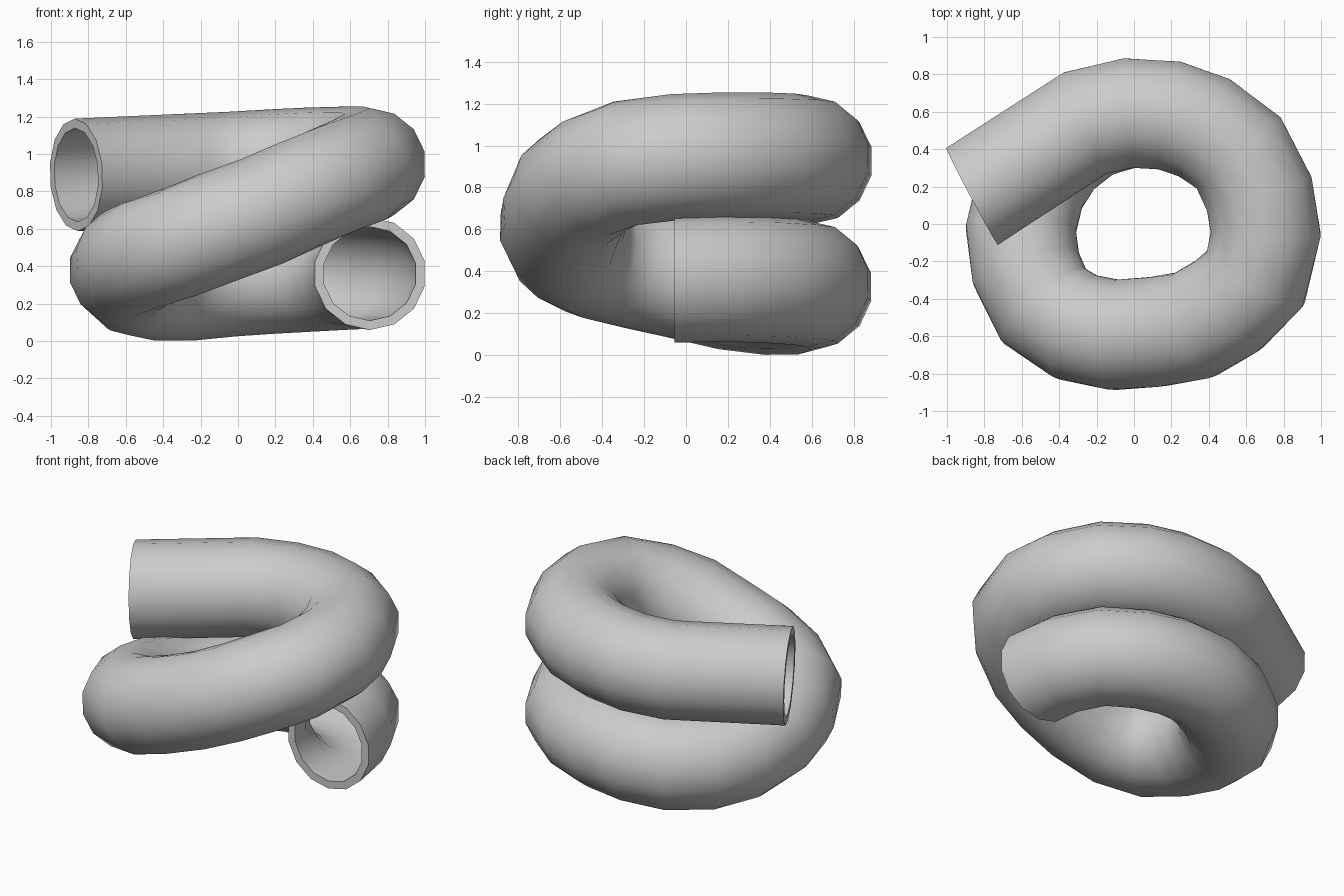
import bpy, bmesh, math
from mathutils import Vector

if "Cube" in bpy.data.objects:
    bpy.data.objects.remove(bpy.data.objects["Cube"])

# Centre line of the coiled tube, from lower front mouth to upper left mouth
PATH = [Vector(p) for p in [
    (.705, -.055, .36), (.67, .16, .365), (.56, .38, .36), (.375, .515, .35),
    (.19, .58, .34), (-.03, .592, .325), (-.25, .525, .303), (-.43, .385, .302),
    (-.55, .20, .325), (-.605, -.03, .38), (-.578, -.236, .425), (-.482, -.437, .47),
    (-.306, -.552, .53), (-.10, -.593, .61), (.12, -.576, .69), (.324, -.54, .78),
    (.50, -.436, .855), (.65, -.29, .915), (.705, -.05, .945), (.67, .16, .952),
    (.56, .38, .952), (.375, .515, .947), (.19, .58, .938), (-.03, .593, .925),
    (-.26, .54, .915), (-.865, .148, .888)]]
SIDES, OUTER, INNER = 14, .301, .251


def tangent(i):
    if i == 0:
        return Vector((0, 1, 0))
    if i == len(PATH) - 1:
        return Vector((-.88, -.47, -.03)).normalized()
    a, b = PATH[i] - PATH[i - 1], PATH[i + 1] - PATH[i]
    return (a.normalized() + b.normalized()).normalized()


def skin(bm, radius, inward):
    # Sweep a ring along the centre line
    rings = []
    for i, p in enumerate(PATH):
        t = tangent(i)
        side = t.cross(Vector((0, 0, 1))).normalized()
        up = side.cross(t)
        ring = []
        for k in range(SIDES):
            a = math.tau * (k + .5) / SIDES
            ring.append(bm.verts.new(p + radius * (math.cos(a) * side + math.sin(a) * up)))
        rings.append(ring)
    for r, s in zip(rings, rings[1:]):
        for k in range(SIDES):
            j = (k + 1) % SIDES
            f = [r[k], r[j], s[j], s[k]]
            bm.faces.new(f[::-1] if inward else f)
    return rings


bm = bmesh.new()
outer = skin(bm, OUTER, False)
inner = skin(bm, INNER, True)

# Flat rims closing the wall at both mouths
for e in (0, -1):
    for k in range(SIDES):
        j = (k + 1) % SIDES
        bm.faces.new([outer[e][k], outer[e][j], inner[e][j], inner[e][k]])
bmesh.ops.recalc_face_normals(bm, faces=bm.faces)

mesh = bpy.data.meshes.new("coiled_tube")
bm.to_mesh(mesh)
bm.free()
tube = bpy.data.objects.new("coiled_tube", mesh)
bpy.context.collection.objects.link(tube)
bpy.context.view_layer.objects.active = tube
tube.select_set(True)
bpy.ops.object.shade_smooth_by_angle(angle=math.radians(50))
